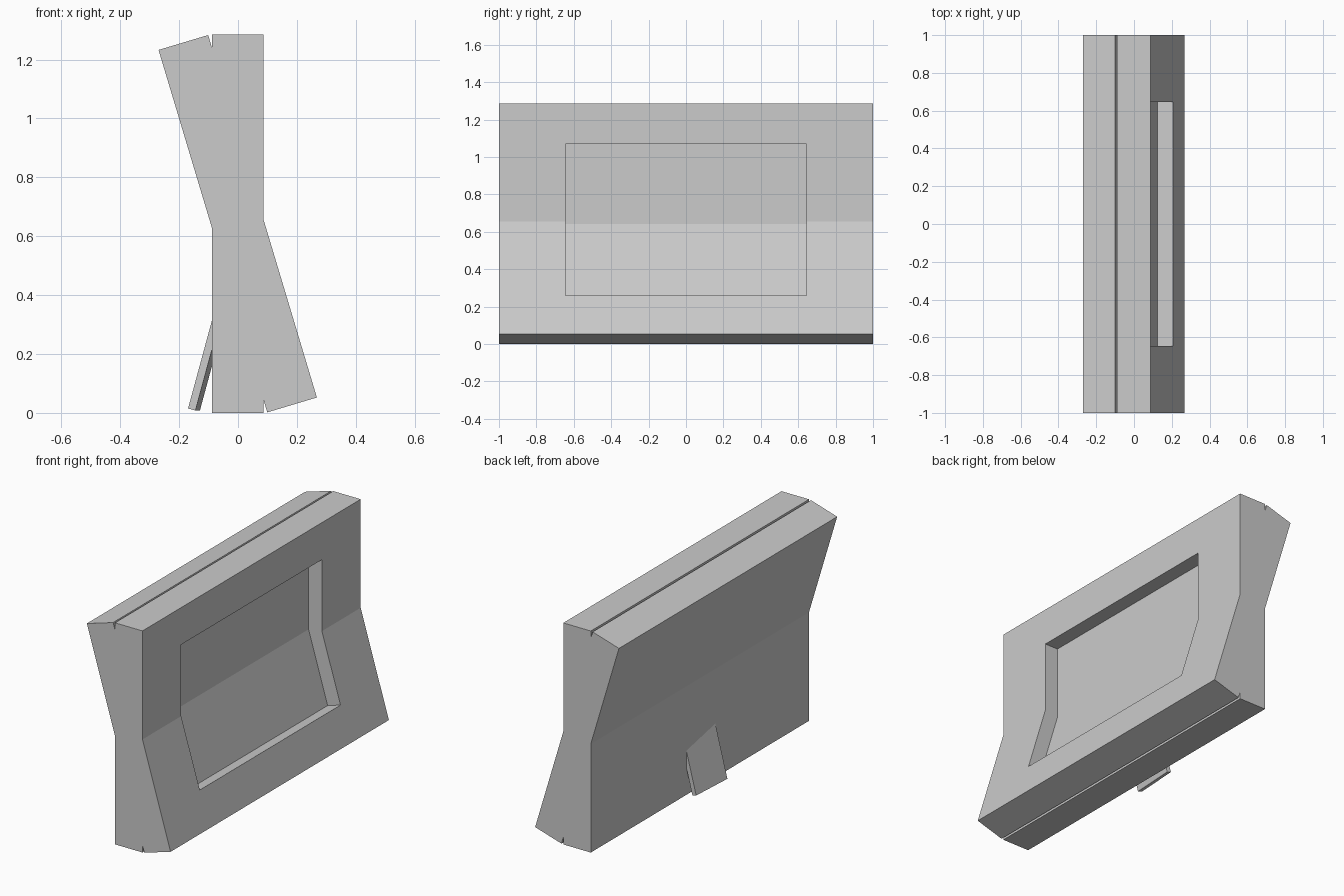
import bpy, bmesh, math
from mathutils import Matrix, Vector

if "Cube" in bpy.data.objects:
    bpy.data.objects.remove(bpy.data.objects["Cube"])

THICK, WIDTH, HEIGHT = 0.176, 2.0, 1.285
OPEN_W, OPEN_H, DEPTH = 1.29, 0.855, 0.086


def box_bmesh(size):
    bm = bmesh.new()
    bmesh.ops.create_cube(bm, size=1)
    bmesh.ops.scale(bm, vec=size, verts=bm.verts)
    return bm


def add_object(name, bm, matrix):
    bmesh.ops.recalc_face_normals(bm, faces=bm.faces)
    mesh = bpy.data.meshes.new(name)
    bm.to_mesh(mesh)
    bm.free()
    obj = bpy.data.objects.new(name, mesh)
    obj.matrix_world = matrix
    bpy.context.collection.objects.link(obj)
    return obj


def recessed_frame(name, tilt):
    # Thick slab with a rectangular recess sunk into its +x face
    bm = box_bmesh((THICK, WIDTH, HEIGHT))
    bm.normal_update()
    face = max(bm.faces, key=lambda f: f.calc_center_median().x)
    bmesh.ops.inset_individual(bm, faces=[face], thickness=0.1)
    for v in face.verts:
        v.co.y = math.copysign(OPEN_W / 2, v.co.y)
        v.co.z = math.copysign(OPEN_H / 2, v.co.z)
    floor = bmesh.ops.extrude_discrete_faces(bm, faces=[face])["faces"][0]
    bmesh.ops.translate(bm, vec=(-DEPTH, 0, 0), verts=floor.verts)
    place = Matrix.Translation((-0.001, 0, HEIGHT / 2))
    return add_object(name, bm, place @ Matrix.Rotation(tilt, 4, 'Y'))


# Two identical frames crossing at mid height
recessed_frame("upright_frame", 0)
recessed_frame("tilted_frame", math.radians(-16.7))

# Small support leg leaning out of the back, slightly twisted
leg = box_bmesh((0.026, 0.265, 0.40))
bmesh.ops.translate(leg, vec=(0.013, 0, 0.20), verts=leg.verts)
lean = Matrix.Rotation(math.radians(3.3), 4, 'Z').inverted() @ Matrix.Rotation(math.radians(15.2), 4, 'Y')
add_object("support_leg", leg, Matrix.Translation((-0.162, -0.005, 0.015)) @ lean)
